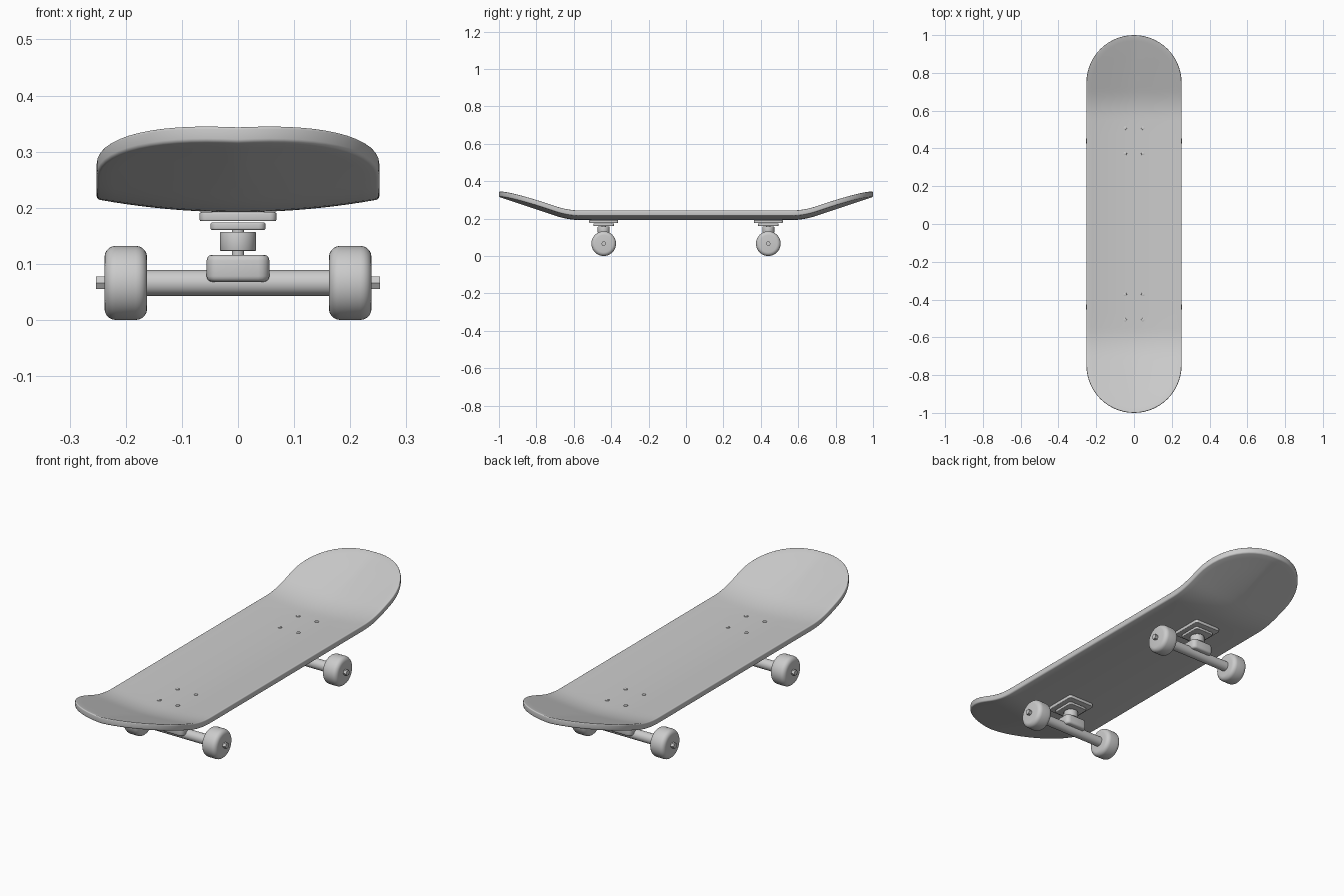
import bpy, bmesh, math
from mathutils import Matrix, Vector

cube = bpy.data.objects.get("Cube")
if cube:
    bpy.data.objects.remove(cube, do_unlink=True)

grey = bpy.data.materials.new("light_grey")
grey.use_nodes = True
COLOUR = (0.6, 0.6, 0.6, 1)
grey.diffuse_color = COLOUR
grey.node_tree.nodes["Principled BSDF"].inputs["Base Color"].default_value = COLOUR


def finish(name, bm, place=(0, 0, 0), angle=35):
    """Turn a bmesh into a shaded object."""
    bmesh.ops.recalc_face_normals(bm, faces=bm.faces)
    mesh = bpy.data.meshes.new(name)
    bm.to_mesh(mesh)
    bm.free()
    mesh.materials.append(grey)
    ob = bpy.data.objects.new(name, mesh)
    ob.location = place
    bpy.context.collection.objects.link(ob)
    bpy.ops.object.select_all(action="DESELECT")
    ob.select_set(True)
    bpy.context.view_layer.objects.active = ob
    bpy.ops.object.shade_smooth_by_angle(angle=math.radians(angle))
    return ob


def box(name, place, size, corner, edge):
    """Plate with rounded upright corners and softened rims."""
    bm = bmesh.new()
    bmesh.ops.create_cube(bm, size=1, matrix=Matrix.Diagonal((*size, 1)))
    upright = [e for e in bm.edges
               if abs(e.verts[0].co.z - e.verts[1].co.z) > 1e-4]
    bmesh.ops.bevel(bm, geom=upright, offset=corner, segments=4,
                    profile=0.5, affect="EDGES")
    rims = [e for e in bm.edges
            if len(e.link_faces) == 2 and e.calc_face_angle() > 1]
    bmesh.ops.bevel(bm, geom=rims, offset=edge, segments=3,
                    profile=0.5, affect="EDGES")
    return finish(name, bm, place)


def rod(name, place, radius, length, axis="Z", sides=32, edge=0, segments=2):
    """Cylinder along x or z with optional rounded rims."""
    bm = bmesh.new()
    turn = Matrix.Rotation(math.pi / 2, 4, "Y") if axis == "X" else Matrix()
    bmesh.ops.create_cone(bm, cap_ends=True, segments=sides, radius1=radius,
                          radius2=radius, depth=length, matrix=turn)
    if edge:
        rims = [e for e in bm.edges if e.calc_face_angle() > 1.2]
        bmesh.ops.bevel(bm, geom=rims, offset=edge, segments=segments,
                        profile=0.5, affect="EDGES")
    return finish(name, bm, place)


# Deck: rings of a rounded outline, bent up at both ends and dished across
HALF_WIDTH, CORE = 0.252, 0.748
BOTTOM, THICK, ROUND = 0.192, 0.029, 0.006


def kick(y):
    """Rise of the nose and tail, easing in from the flat middle."""
    start, end, slope = 0.56, 0.70, 0.335
    d = abs(y) - start
    if d <= 0:
        return 0
    ease = end - start
    if d < ease:
        return slope * d * d / (2 * ease)
    return slope * (d - ease / 2)


def dish(x, y):
    """Sideways concave, sharper towards the ends."""
    blend = min(max((abs(y) - 0.5) / 0.4, 0), 1)
    return 0.023 * (abs(x) / HALF_WIDTH) ** (2 - 0.75 * blend)


arc, side = 28, 60
outline = []
for sign in (1, -1):
    for i in range(arc):
        a = math.pi * i / arc
        outline.append((sign * CORE, sign * math.cos(a), sign * math.sin(a)))
    for i in range(side):
        outline.append((sign * CORE * (1 - 2 * i / side), -sign, 0))

spread = [HALF_WIDTH - ROUND - 0.246 * (1 - i / 10) for i in range(10)]
rings = [(r, THICK) for r in spread]
for i in range(5):
    a = math.pi / 2 * i / 4
    rings.append((HALF_WIDTH - ROUND * (1 - math.sin(a)),
                  THICK - ROUND * (1 - math.cos(a))))
rings += [(r, THICK - z) for r, z in reversed(rings)]

bm = bmesh.new()
loops = []
for r, dz in rings:
    loop = []
    for core, dx, dy in outline:
        x, y = dx * r, core + dy * r
        z = BOTTOM + dz + kick(y) + dish(x, y)
        loop.append(bm.verts.new((x, y, z)))
    loops.append(loop)
count = len(outline)
for upper, lower in zip(loops, loops[1:]):
    for i in range(count):
        j = (i + 1) % count
        bm.faces.new((upper[i], upper[j], lower[j], lower[i]))
bmesh.ops.remove_doubles(bm, verts=bm.verts, dist=1e-5)
finish("deck", bm, angle=50)

# Trucks, wheels and bolts
AXLE = 0.066
for end, y in (("front", -0.44), ("back", 0.44)):
    box(end + "_base_plate", (0, y, 0.184), (0.137, 0.155, 0.016), 0.012, 0.003)
    box(end + "_riser_plate", (0, y, 0.167), (0.098, 0.11, 0.013), 0.012, 0.003)
    rod(end + "_kingpin", (0, y, 0.115), 0.011, 0.1)
    rod(end + "_bushing", (0, y, 0.14), 0.032, 0.034, edge=0.002)
    box(end + "_hanger", (0, y, 0.092), (0.112, 0.09, 0.048), 0.02, 0.01)
    rod(end + "_kingpin_nut", (0, y, 0.066), 0.019, 0.008, sides=6)
    rod(end + "_axle", (0, y, AXLE), 0.023, 0.33, "X")
    for label, s in (("left", 1), ("right", -1)):
        name = end + "_" + label
        rod(name + "_wheel", (s * 0.2, y, AXLE), AXLE, 0.076, "X",
            sides=48, edge=0.02, segments=5)
        rod(name + "_axle_nut", (s * 0.24, y, AXLE), 0.013, 0.026, "X", sides=6)
    for bx in (-0.047, 0.047):
        for by in (-0.067, 0.067):
            top = BOTTOM + THICK + dish(bx, y)
            rod(end + "_bolt", (bx, y + by, top), 0.009, 0.006, sides=16,
                edge=0.0015)
